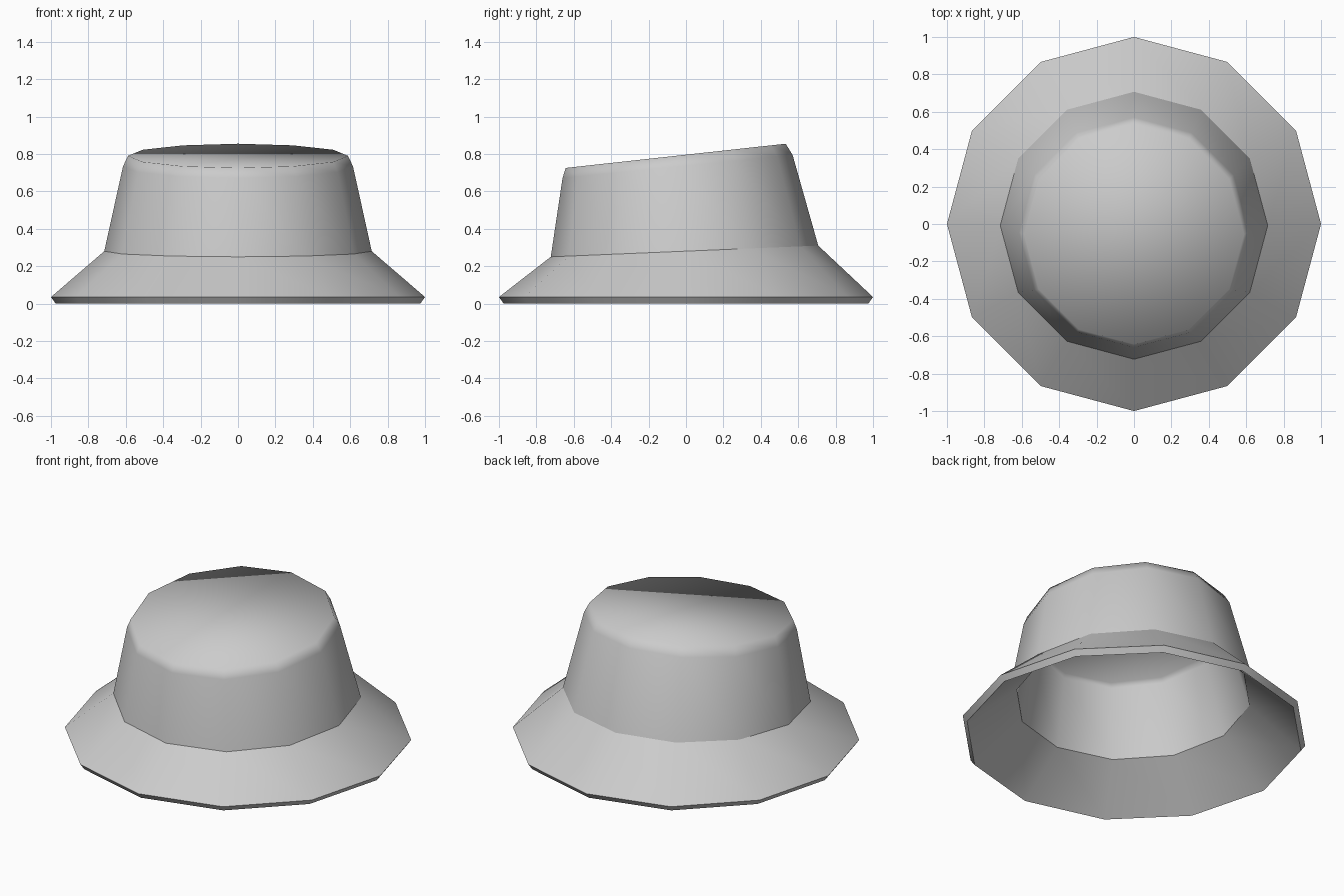
import bpy, bmesh, math

cube = bpy.data.objects.get("Cube")
if cube:
    bpy.data.objects.remove(cube, do_unlink=True)

SIDES = 12

# Cloth colour
cloth = bpy.data.materials.new("grey cloth")
cloth.use_nodes = True
colour = (0.6, 0.6, 0.6, 1)
cloth.diffuse_color = colour
cloth.node_tree.nodes["Principled BSDF"].inputs["Base Color"].default_value = colour

# Rings from the outer crown top, down over the brim, up into the inside
# (radius, centre y, height, backward rise, sharp crease)
RINGS = [
    (0.588, -0.055, 0.79, 0.11, False),   # crown top
    (0.615, -0.045, 0.733, 0.10, False),  # shoulder
    (0.715, -0.008, 0.28, 0.042, True),   # crown meets brim
    (1.0, 0.0, 0.035, 0.0, True),         # brim edge
    (0.975, 0.0, 0.0, 0.0, True),         # brim underside edge
    (0.679, -0.008, 0.258, 0.042, True),  # inner opening
    (0.577, -0.045, 0.715, 0.10, False),  # inner shoulder
    (0.56, -0.055, 0.75, 0.11, False),    # inner top
]


def add_ring(bm, radius, centre_y, height, rise):
    """A twelve-sided ring that tilts up toward the back."""
    verts = []
    for i in range(SIDES):
        a = math.tau * i / SIDES
        y = radius * math.sin(a)
        verts.append(bm.verts.new((radius * math.cos(a), y + centre_y, height + rise * y)))
    return verts


bm = bmesh.new()
loops = [add_ring(bm, *ring[:4]) for ring in RINGS]

# Walls between neighbouring rings
for upper, lower in zip(loops, loops[1:]):
    for i in range(SIDES):
        j = (i + 1) % SIDES
        bm.faces.new((upper[i], lower[i], lower[j], upper[j]))

# Flat crown outside and inside
bm.faces.new(loops[0])
bm.faces.new(list(reversed(loops[-1])))
bmesh.ops.recalc_face_normals(bm, faces=bm.faces[:])

# Smooth cloth with sharp creases round the brim
for face in bm.faces:
    face.smooth = True
for loop, ring in zip(loops, RINGS):
    if ring[4]:
        for i in range(SIDES):
            bm.edges.get((loop[i], loop[(i + 1) % SIDES])).smooth = False

mesh = bpy.data.meshes.new("bucket_hat")
bm.to_mesh(mesh)
bm.free()
mesh.materials.append(cloth)
hat = bpy.data.objects.new("bucket_hat", mesh)
bpy.context.collection.objects.link(hat)
